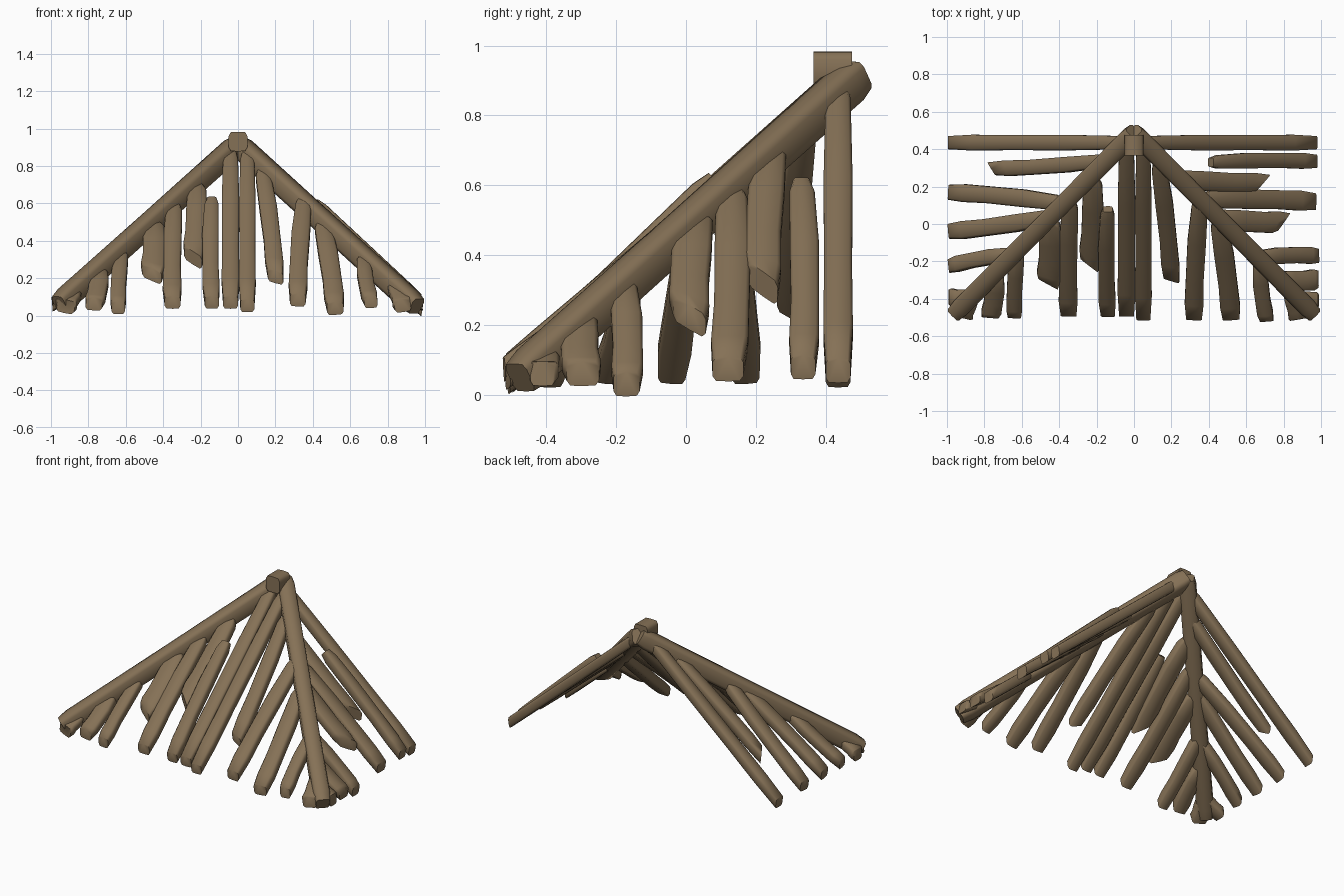
import bpy, bmesh, math
from mathutils import Vector

if "Cube" in bpy.data.objects:
    bpy.data.objects.remove(bpy.data.objects["Cube"])

wood = bpy.data.materials.new("weathered brown wood")
wood.diffuse_color = (0.235, 0.165, 0.093, 1)
wood.use_nodes = True
wood.node_tree.nodes["Principled BSDF"].inputs["Base Color"].default_value = wood.diffuse_color

# chamfered rectangle cross-section (u across, v through the thickness)
SECTION = [(-1, -.6), (-.78, -1), (0, -1.05), (.78, -1), (1, -.6),
           (1, .6), (.78, 1), (0, 1.05), (-.78, 1), (-1, .6)]


def timber(name, p0, p1, width, thick, up, rings, slant=0.0, bend=0.0, plumb=0.0):
    """Loft the section from p0 to p1; rings = (position, width scale, thickness scale).
    slant breaks the lower end off sideways, plumb cuts it vertically."""
    p0, p1 = Vector(p0), Vector(p1)
    axis = (p1 - p0).normalized()
    side = axis.cross(Vector(up)).normalized()
    nrm = side.cross(axis).normalized()
    bm = bmesh.new()
    loops = []
    for t, ws, ts in rings:
        c = p0.lerp(p1, t) + side * bend * math.sin(math.pi * t)
        end = max(0.0, (t - .6) / .4)
        loops.append([bm.verts.new(c + side * (u * width / 2 * ws) + nrm * (v * thick / 2 * ts)
                                   + axis * (u * slant * end - (v * plumb * thick / 2 if t == 1 else 0)))
                      for u, v in SECTION])
    n = len(SECTION)
    for a, b in zip(loops, loops[1:]):
        for i in range(n):
            bm.faces.new((a[i], a[(i + 1) % n], b[(i + 1) % n], b[i]))
    bm.faces.new(loops[0][::-1])
    bm.faces.new(loops[-1])
    bmesh.ops.recalc_face_normals(bm, faces=bm.faces)
    me = bpy.data.meshes.new(name)
    bm.to_mesh(me)
    bm.free()
    me.materials.append(wood)
    ob = bpy.data.objects.new(name, me)
    bpy.context.collection.objects.link(ob)
    bpy.ops.object.select_all(action='DESELECT')
    ob.select_set(True)
    bpy.context.view_layer.objects.active = ob
    bpy.ops.object.shade_smooth_by_angle(angle=math.radians(62))
    return ob


PLANK = [(0, .6, .7), (.07, .9, 1), (.35, 1.04, 1), (.65, 1, 1), (.86, 1.06, 1), (1, .88, .95)]
BEAM = [(0, .85, .85), (.03, 1, 1), (.5, .96, .98), (.96, 1, 1), (1, .85, .85)]

# hip rafters running from the apex to the two front corners
for s, label, lift in ((-1, "left", .012), (1, "right", 0)):
    timber(label + "_hip_rafter", (0, .49, .915), (s * .955, -.475, .05 + lift),
           .10, .105, (0, 0, 1), BEAM)

# ridge cap block over the apex
timber("ridge_cap", (0, .365, .93), (0, .475, .93), .10, .10, (0, 0, 1),
       [(0, 1, 1), (1, 1, 1)])

# front slope planks: top x, top y, bottom x, bottom y, width, broken slant, top lift, bottom lift
FRONT = [
    (-.88, -.40, -.92, -.50, .11, 0, -.03, -.015),
    (-.74, -.27, -.77, -.50, .10, 0, -.03, 0),
    (-.62, -.15, -.64, -.50, .08, 0, -.04, -.02),
    (-.45, .02, -.46, -.32, .12, .035, -.03, 0),
    (-.34, .12, -.35, -.49, .095, 0, -.02, 0),
    (-.22, .24, -.24, -.22, .11, .045, -.02, 0),
    (-.14, .08, -.14, -.49, .085, 0, .05, 0),
    (-.04, .43, -.04, -.49, .09, 0, 0, 0),
    (.05, .43, .05, -.51, .085, 0, 0, 0),
    (.13, .33, .20, -.30, .09, -.02, -.02, -.03),
    (.355, .13, .32, -.51, .095, 0, .01, .03),
    (.45, .02, .52, -.51, .10, 0, -.03, -.015),
    (.67, -.20, .71, -.52, .08, 0, -.02, .03),
    (.84, -.36, .88, -.51, .10, 0, -.03, 0),
]
for i, (x0, y0, x1, y1, w, sl, l0, l1) in enumerate(FRONT):
    z = lambda y: .08 + (y + .48) * .875
    timber(f"front_plank_{i + 1}", (x0, y0, z(y0) + l0), (x1, y1, z(y1) + l1), w, .06,
           (0, -.66, .75), PLANK, -sl if sl > 0 else sl,
           .008 * (-1) ** i if abs(x0) > .1 else 0, .6)

# side slope planks: side, top distance from centre, top y, bottom distance,
# bottom y, width, broken slant, top lift, bottom lift
SIDES = [
    (-1, .03, .435, .99, .435, .08, 0, 0, 0),
    (-1, .14, .34, .76, .295, .08, .025, -.02, 0),
    (-1, .38, .11, .99, .17, .09, 0, -.02, .01),
    (-1, .43, .04, .99, -.04, .09, 0, -.02, .01),
    (-1, .64, -.16, .99, -.225, .08, 0, -.03, .01),
    (-1, .86, -.39, .99, -.39, .09, 0, -.04, 0),
    (1, .03, .435, .975, .435, .08, 0, 0, 0),
    (1, .41, .33, .975, .335, .08, 0, .045, .01),
    (1, .22, .245, .69, .22, .10, -.045, -.02, 0),
    (1, .36, .13, .97, .12, .10, 0, -.02, 0),
    (1, .45, .03, .80, .01, .11, -.04, -.02, 0),
    (1, .66, -.18, .985, -.17, .085, 0, -.03, -.03),
    (1, .77, -.30, .985, -.295, .105, 0, -.03, 0),
    (1, .88, -.41, .985, -.41, .08, 0, -.04, 0),
]
for i, (s, d0, y0, d1, y1, w, sl, l0, l1) in enumerate(SIDES):
    z = lambda d: .083 + (.96 - d) * .87
    timber(f"{'left' if s < 0 else 'right'}_plank_{i + 1}", (s * d0, y0, z(d0) + l0),
           (s * d1, y1, z(d1) + l1), w, .06, (s * .66, 0, .75), PLANK, sl,
           .008 * (-1) ** i if d0 > .1 else 0, .6)
